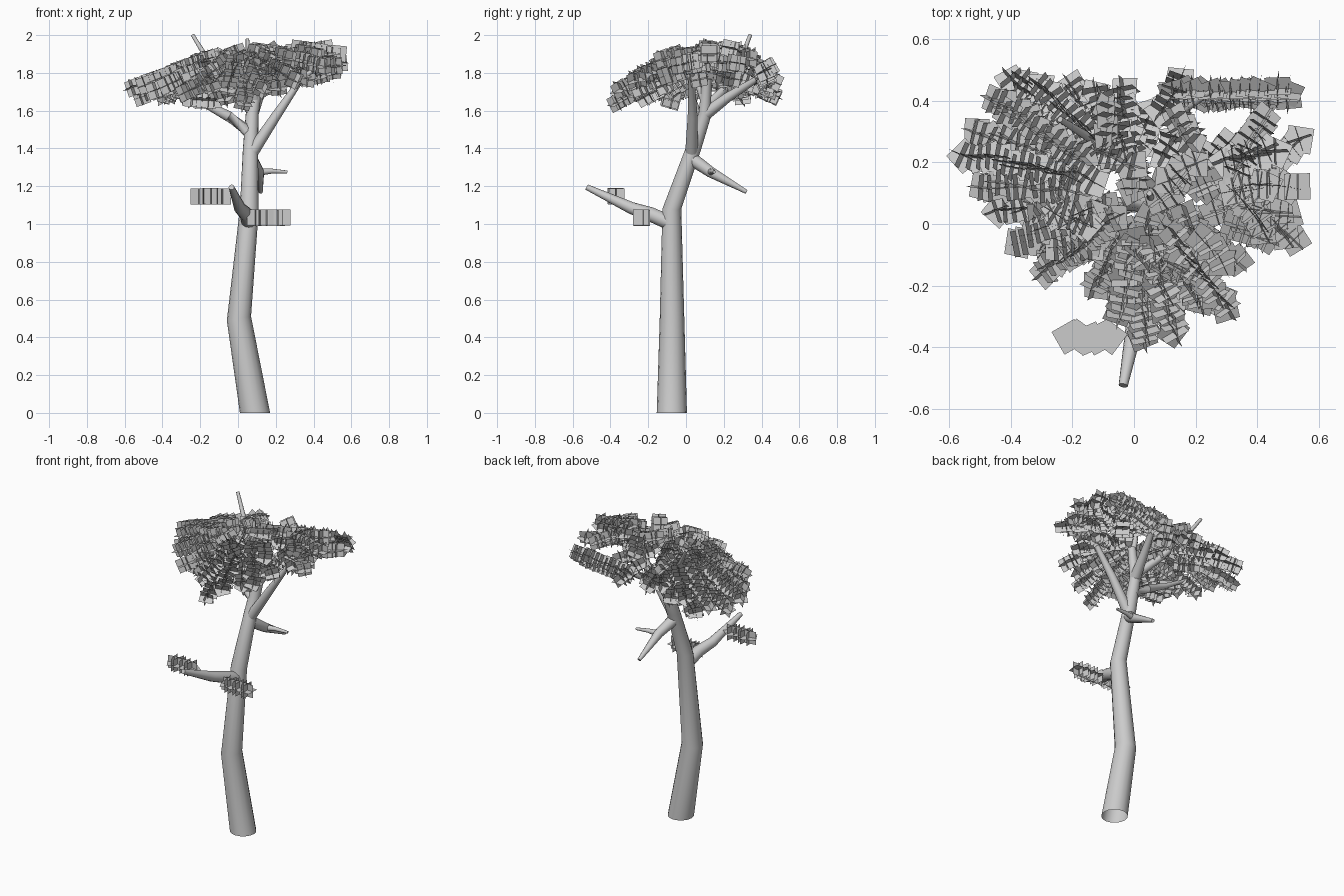
import bpy, bmesh, math, random
from mathutils import Vector, Quaternion

if "Cube" in bpy.data.objects:
    bpy.data.objects.remove(bpy.data.objects["Cube"])

random.seed(4)
grey = bpy.data.materials.new("dull_grey")
grey.diffuse_color = (0.58, 0.58, 0.58, 1)
grey.use_nodes = True
grey.node_tree.nodes["Principled BSDF"].inputs["Base Color"].default_value = grey.diffuse_color


def finish(bm, name, smooth=False):
    me = bpy.data.meshes.new(name)
    bm.to_mesh(me)
    bm.free()
    me.materials.append(grey)
    ob = bpy.data.objects.new(name, me)
    bpy.context.collection.objects.link(ob)
    if smooth:
        bpy.context.view_layer.objects.active = ob
        ob.select_set(True)
        bpy.ops.object.shade_smooth_by_angle(angle=math.radians(35))
        ob.select_set(False)
    return ob


def limb(name, pts, sides=12, trunk=False):
    """Tapered round tube through (x, y, z, radius) points."""
    bm = bmesh.new()
    ps = [Vector(p[:3]) for p in pts]
    rings = []
    for i, p in enumerate(ps):
        t = (ps[min(i + 1, len(ps) - 1)] - ps[max(i - 1, 0)]).normalized()
        if trunk:
            t = (p - ps[i - 1]).normalized() if i else Vector((0, 0, 1))
        ref = Vector((1, 0, 0)) if abs(t.x) < 0.8 else Vector((0, 1, 0))
        v = t.cross(ref).normalized()
        u = v.cross(t)
        ring = []
        for k in range(sides):
            a = 2 * math.pi * k / sides
            ring.append(bm.verts.new(p + pts[i][3] * (u * math.cos(a) + v * math.sin(a))))
        rings.append(ring)
    for a, b in zip(rings, rings[1:]):
        for k in range(sides):
            j = (k + 1) % sides
            bm.faces.new((a[k], a[j], b[j], b[k]))
    bm.faces.new(rings[-1])
    bmesh.ops.recalc_face_normals(bm, faces=bm.faces)
    return finish(bm, name, True)


def card(bm, c, u, v, s):
    """Square leaf card spanned by u and v."""
    h = s / 2
    bm.faces.new([bm.verts.new(c + u * a * h + v * b * h)
                  for a, b in ((-1, -1), (1, -1), (1, 1), (-1, 1))])


def spray(bm, a, b, jitter=0.012, size=0.085, tilt=0.3):
    """Row of flat, upright and crosswise leaf cards along a twig."""
    a, b = Vector(a), Vector(b)
    d0 = (b - a).normalized()
    roll = Quaternion(d0, random.uniform(-tilt, tilt))
    side0 = roll @ d0.cross(Vector((0, 0, 1))).normalized()
    up = side0.cross(d0)
    n = max(3, round((b - a).length / 0.03))
    for i in range(n + 1):
        c = a.lerp(b, i / n) + side0 * random.uniform(-1, 1) * jitter \
            + up * random.uniform(-1, 1) * jitter * 0.7
        w = random.uniform(-0.75, 0.75)
        u = d0 * math.cos(w) + side0 * math.sin(w)
        v = side0 * math.cos(w) - d0 * math.sin(w)
        card(bm, c, u, v, size)
        w *= 0.3
        u = d0 * math.cos(w) + side0 * math.sin(w)
        v = side0 * math.cos(w) - d0 * math.sin(w)
        card(bm, c, u, up, size)
        card(bm, c, v, up, size)


def crown_z(x, y):
    return 1.83 + 0.12 * x - 0.1 * x * x - 0.5 * (y - 0.15) ** 2


# trunk
limb("trunk", [(0.09, -0.075, 0, 0.08), (0.005, -0.074, 0.5, 0.065),
               (0.06, -0.075, 1.08, 0.05), (0.066, 0.04, 1.4, 0.04),
               (0.075, 0.1, 1.58, 0.034), (0.11, 0.11, 1.77, 0.025)], 16, True)

# limbs below the crown
limb("low_front_branch", [(0.06, -0.07, 1.0, 0.04), (0.045, -0.19, 1.052, 0.038),
                          (0.01, -0.29, 1.085, 0.032), (-0.035, -0.525, 1.195, 0.015)])
limb("back_branch", [(0.066, 0.03, 1.345, 0.036), (0.11, 0.13, 1.275, 0.029),
                     (0.12, 0.32, 1.17, 0.011)])
limb("back_twig", [(0.11, 0.13, 1.275, 0.02), (0.18, 0.14, 1.28, 0.013),
                   (0.26, 0.15, 1.275, 0.008)])

# limbs carrying the crown
limb("right_branch", [(0.075, 0.03, 1.38, 0.034), (0.2, 0.035, 1.57, 0.026),
                      (0.33, 0.03, 1.76, 0.016), (0.45, 0.04, 1.86, 0.008)])
limb("left_branch", [(0.07, 0.07, 1.48, 0.036), (-0.05, 0.06, 1.57, 0.028),
                     (-0.2, 0.04, 1.65, 0.018), (-0.36, 0.08, 1.74, 0.008)])
limb("rear_branch", [(0.075, 0.1, 1.58, 0.034), (0.11, 0.22, 1.67, 0.026),
                     (0.17, 0.38, 1.77, 0.016), (0.25, 0.43, 1.83, 0.008)])
limb("high_left_branch", [(0.075, 0.09, 1.6, 0.03), (-0.03, 0.2, 1.71, 0.022),
                          (-0.16, 0.29, 1.87, 0.014), (-0.24, 0.34, 2.0, 0.01)])
limb("high_front_branch", [(0.09, 0.1, 1.66, 0.026), (0.06, 0.06, 1.76, 0.02),
                           (0.05, 0.1, 1.98, 0.009)])

# low foliage sprays
bm = bmesh.new()
spray(bm, (-0.21, -0.37, 1.147), (-0.08, -0.37, 1.147), 0.004, tilt=0)
spray(bm, (0.09, -0.235, 1.032), (0.235, -0.235, 1.032), 0.004, tilt=0)
finish(bm, "low_foliage")

# crown foliage: sprays running inward from the rim
rim = [(-0.55, 0.23), (-0.51, 0.31), (-0.45, 0.4), (-0.39, 0.47), (-0.3, 0.45),
       (-0.21, 0.44), (-0.12, 0.43), (-0.04, 0.43), (0.42, 0.34), (0.54, 0.27),
       (0.53, 0.13), (0.52, -0.05), (0.42, -0.02), (0.33, -0.12), (0.3, -0.27),
       (0.22, -0.25), (0.12, -0.35), (0.03, -0.37), (-0.04, -0.29), (-0.12, -0.2),
       (-0.2, -0.11), (-0.29, -0.15), (-0.38, -0.06), (-0.44, 0.04), (-0.49, 0.13)]
bm = bmesh.new()
for i, (x, y) in enumerate(rim):
    hx, hy = (0.3, 0.13) if x > 0.35 else (0.02, 0.1)
    k = 0.62 if x <= 0.35 else 0.8
    x2, y2 = x + (hx - x) * k, y + (hy - y) * k
    off = (0.035, -0.03)[i % 2]
    droop = 0.03 if x < 0.35 else -0.01
    spray(bm, (x, y, crown_z(x, y) + off * 0.6 - droop),
          (x2, y2, crown_z(x2, y2) + off + 0.02))
# inner fill at several heights
for i in range(30):
    a = i * 2.4
    r = 0.27 * math.sqrt((i + 0.5) / 30)
    x, y = 0.04 + r * 1.25 * math.cos(a), 0.08 + r * 0.85 * math.sin(a)
    b = a + random.uniform(-1, 1)
    x2, y2 = x + 0.11 * math.cos(b), y + 0.09 * math.sin(b)
    off = (0.07, -0.06, 0.02)[i % 3]
    spray(bm, (x, y, crown_z(x, y) + off), (x2, y2, crown_z(x2, y2) + off - 0.02), tilt=0.5)
# rear, raised right and hanging sprays
spray(bm, (0.13, 0.43, 1.79), (0.5, 0.43, 1.83), tilt=0.9)
spray(bm, (0.15, 0.42, 1.76), (0.5, 0.42, 1.80), tilt=0.6)
spray(bm, (0.09, 0.36, 1.82), (0.15, 0.47, 1.76))
spray(bm, (0.3, 0.2, 1.91), (0.46, 0.24, 1.93))
spray(bm, (0.36, 0.06, 1.87), (0.5, 0.03, 1.86))
spray(bm, (-0.25, -0.09, 1.66), (-0.13, -0.07, 1.65))
finish(bm, "crown_foliage")
